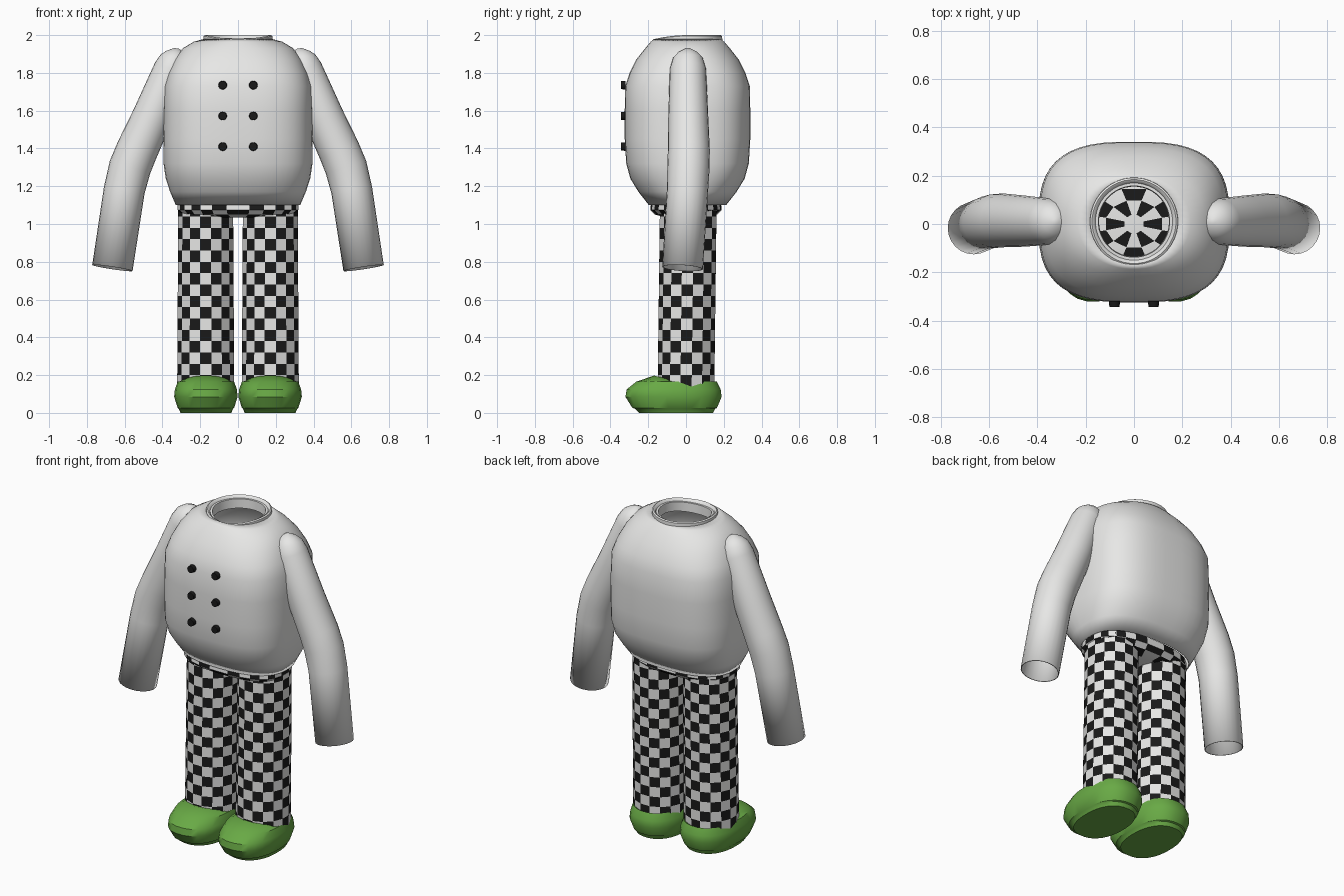
import bpy, bmesh, math
from mathutils import Vector, Matrix

cube = bpy.data.objects.get("Cube")
if cube:
    bpy.data.objects.remove(cube, do_unlink=True)


def material(name, rgb, rough=0.7):
    m = bpy.data.materials.new(name)
    m.use_nodes = True
    m.diffuse_color = (*rgb, 1)
    node = m.node_tree.nodes["Principled BSDF"]
    node.inputs["Base Color"].default_value = (*rgb, 1)
    node.inputs["Roughness"].default_value = rough
    return m


WHITE = material("cloth white", (0.8, 0.8, 0.79))
BLACK = material("check black", (0.01, 0.01, 0.01))
GREEN = material("shoe green", (0.14, 0.4, 0.06))


def oval(cx, cy, z, rx, ry, n, power=2.0):
    """Horizontal ring; a power above 2 makes it boxier."""
    ring = []
    for i in range(n):
        a = math.tau * (i + 0.5) / n
        c, s = math.cos(a), math.sin(a)
        ring.append(Vector((cx + rx * math.copysign(abs(c) ** (2 / power), c),
                            cy + ry * math.copysign(abs(s) ** (2 / power), s), z)))
    return ring


def loft(name, rings, mats, cap_start=False, cap_end=False, checks=False,
         angle=40, wall=0.0):
    """Skin rings of points; checks paints every other cell."""
    bm = bmesh.new()
    loops = [[bm.verts.new(p) for p in ring] for ring in rings]
    n = len(loops[0])
    dark = []
    for r, (low, high) in enumerate(zip(loops, loops[1:])):
        for i in range(n):
            j = (i + 1) % n
            face = bm.faces.new((low[i], low[j], high[j], high[i]))
            if checks and (r + i) % 2:
                dark.append(face)
    if cap_start:
        bm.faces.new(loops[0][::-1])
    if cap_end:
        bm.faces.new(loops[-1])
    if dark:
        bmesh.ops.inset_individual(bm, faces=dark, thickness=0.003)
        for face in dark:
            face.material_index = 1
    bmesh.ops.recalc_face_normals(bm, faces=bm.faces[:])
    return finish(name, bm, mats, angle, wall)


def finish(name, bm, mats, angle=40, wall=0.0):
    mesh = bpy.data.meshes.new(name)
    bm.to_mesh(mesh)
    bm.free()
    for m in mats:
        mesh.materials.append(m)
    obj = bpy.data.objects.new(name, mesh)
    bpy.context.collection.objects.link(obj)
    if wall:
        mod = obj.modifiers.new("wall", "SOLIDIFY")
        mod.thickness = wall
    bpy.ops.object.select_all(action="DESELECT")
    obj.select_set(True)
    bpy.context.view_layer.objects.active = obj
    bpy.ops.object.shade_smooth_by_angle(angle=math.radians(angle))
    return obj


# Torso: height, half width, half depth, boxiness
TORSO = [(1.10, 0.33, 0.205, 2.5), (1.17, 0.36, 0.26, 2.6), (1.24, 0.383, 0.303, 2.8),
         (1.32, 0.395, 0.325, 2.9), (1.45, 0.396, 0.333, 2.9), (1.60, 0.395, 0.333, 2.9),
         (1.73, 0.39, 0.33, 2.9), (1.80, 0.37, 0.307, 2.7), (1.87, 0.337, 0.272, 2.5),
         (1.93, 0.293, 0.225, 2.3), (1.965, 0.235, 0.195, 2.1), (1.98, 0.18, 0.178, 2.0)]
loft("torso", [oval(0, 0.008, z, w, d, 48, p) for z, w, d, p in TORSO], [WHITE], wall=0.006)

# Collar: rolled band that dips at the front
collar = []
for z, r in [(1.965, 0.183), (1.995, 0.182), (2.0, 0.174), (1.995, 0.165),
             (1.985, 0.16), (1.985, 0.148), (1.93, 0.145)]:
    ring = oval(0, 0.01, z, r, r, 40)
    for p in ring:
        p.z -= 0.02 * max(0, -(p.y - 0.01) / r) ** 2
    collar.append(ring)
loft("collar", collar, [WHITE])

# Buttons: two columns of three
for side, x in (("right", -0.081), ("left", 0.081)):
    for level, z in (("top", 1.735), ("middle", 1.572), ("bottom", 1.41)):
        bm = bmesh.new()
        bmesh.ops.create_cone(bm, cap_ends=True, segments=16, radius1=0.023, radius2=0.021,
                              depth=0.025,
                              matrix=Matrix.Translation((x, -0.332, z))
                              @ Matrix.Rotation(math.pi / 2, 4, "X"))
        finish(f"{side}_{level}_button", bm, [BLACK])

# Trouser hips and the checked cap inside the waist
hips = [oval(0, 0, z, w, d, 28, 2.6) for z, w, d in
        [(1.035, 0.2, 0.11), (1.05, 0.3, 0.165), (1.075, 0.322, 0.19), (1.12, 0.32, 0.185)]]
loft("trouser_hips", hips, [WHITE, BLACK], cap_start=True, checks=True)
cap = [oval(0, 0, z, w, d, 12) for z, w, d in
       [(1.12, 0.31, 0.18), (1.14, 0.2, 0.15), (1.15, 0.12, 0.1), (1.16, 0.04, 0.04)]]
loft("waist_cap", cap, [WHITE, BLACK], cap_end=True, checks=True)

# Arm stations: x, y, z, radius
ARM = [(0.325, 0.01, 1.93, 0.012), (0.328, 0.01, 1.91, 0.05), (0.333, 0.01, 1.88, 0.078),
       (0.35, 0.01, 1.82, 0.096), (0.455, 0.012, 1.565, 0.106), (0.535, 0.015, 1.39, 0.111),
       (0.572, 0.013, 1.3, 0.112), (0.602, 0.008, 1.18, 0.109), (0.665, -0.018, 0.767, 0.108)]
# Shoe outline levels: height, back y, front y, half width
SHOE = [(0.0, 0.145, -0.25, 0.135), (0.022, 0.155, -0.27, 0.145), (0.026, 0.165, -0.285, 0.15),
        (0.085, 0.19, -0.322, 0.169), (0.125, 0.185, -0.315, 0.165), (0.165, 0.165, -0.265, 0.15)]

for side, s in (("left", 1), ("right", -1)):
    # Sleeve with an open cuff
    centres = [Vector((s * x, y, z)) for x, y, z, r in ARM]
    rings = []
    for i, (c, station) in enumerate(zip(centres, ARM)):
        axis = (centres[min(i + 1, len(ARM) - 1)] - centres[max(i - 1, 0)]).normalized()
        across = Vector((0, 1, 0)).cross(axis).normalized()
        depth = axis.cross(across)
        rings.append([c + station[3] * (math.cos(a) * across + math.sin(a) * depth)
                      for a in (math.tau * k / 24 for k in range(24))])
    loft(f"{side}_arm", rings, [WHITE], cap_start=True, wall=0.006)

    # Checked trouser leg
    rows = 16
    leg = []
    for k in range(rows + 1):
        t = k / rows
        leg.append(oval(s * 0.171, 0.012 * t, 0.14 + 0.96 * t,
                        0.154 - 0.006 * t, 0.153, 16))
    loft(f"{side}_leg", leg, [WHITE, BLACK], checks=True, angle=60)

    # Shoe, with the upper rising to a tongue over the instep
    rings = [oval(s * 0.17, (b + f) / 2, z, w, (b - f) / 2, 28, 2.3) for z, b, f, w in SHOE]
    top = oval(s * 0.17, -0.01, 0.155, 0.135, 0.16, 28)
    for p in top:
        p.z += 0.043 * max(0, -(p.y + 0.01) / 0.16)
    loft(f"{side}_shoe", rings + [top], [GREEN], cap_start=True, cap_end=True, angle=35)
